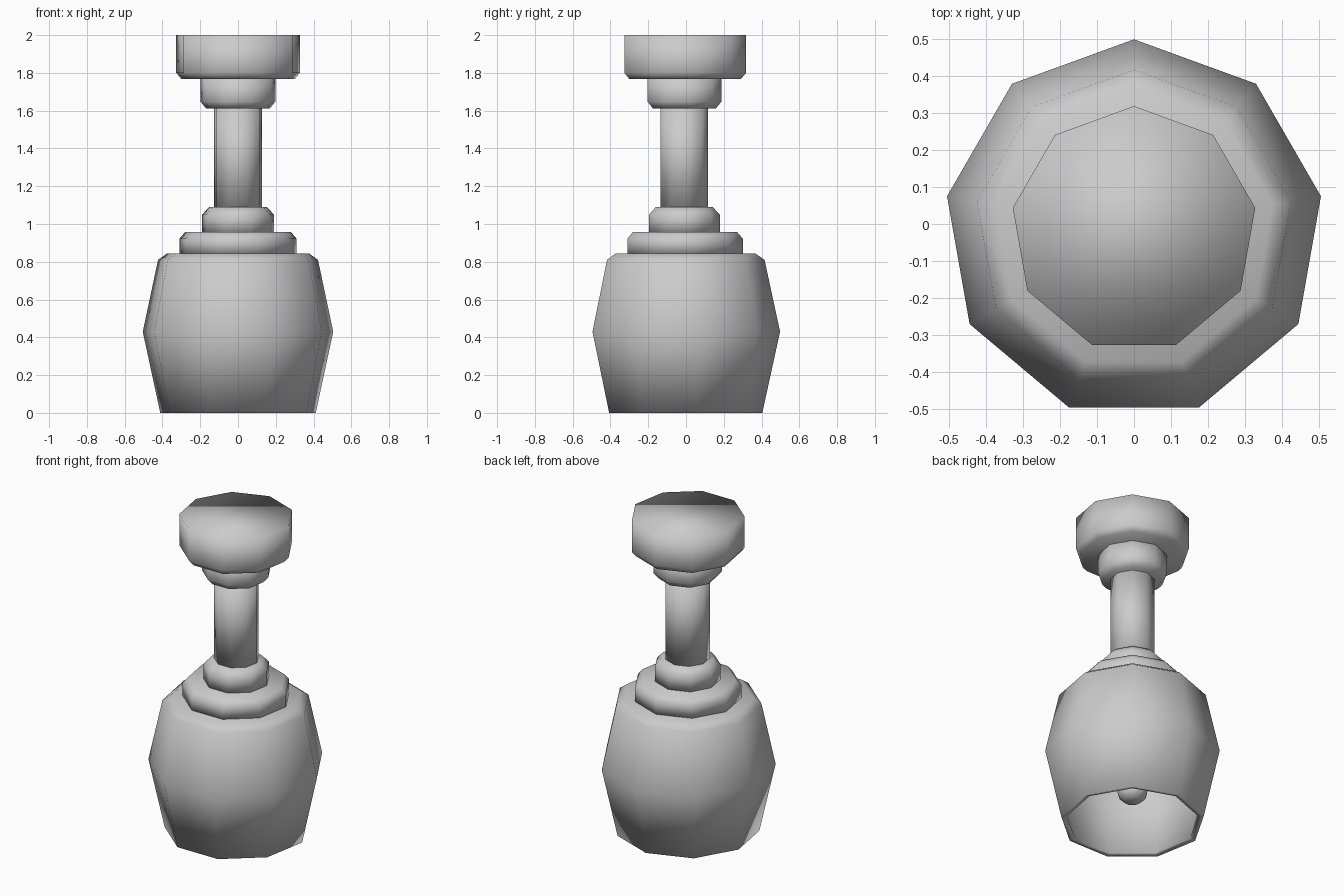
import bpy, bmesh, math

if "Cube" in bpy.data.objects:
    bpy.data.objects.remove(bpy.data.objects["Cube"])

SIDES = 9
AXIS_Y = -0.014   # the nonagon axis sits slightly off the bounding box centre


def lathe(name, profile, cap_bottom=True, cap_top=True):
    """Spin a (radius, z) profile into a smooth nine-sided solid, one vertex row facing +y."""
    bm = bmesh.new()
    rings = []
    for r, z in profile:
        ring = []
        for k in range(SIDES):
            a = math.pi / 2 + 2 * math.pi * k / SIDES
            ring.append(bm.verts.new((r * math.cos(a), r * math.sin(a) + AXIS_Y, z)))
        rings.append(ring)
    for lo, hi in zip(rings, rings[1:]):
        for k in range(SIDES):
            n = (k + 1) % SIDES
            bm.faces.new((lo[k], lo[n], hi[n], hi[k]))
    if cap_bottom:
        bm.faces.new(rings[0][::-1])
    if cap_top:
        bm.faces.new(rings[-1])
    for f in bm.faces:
        f.smooth = True
    me = bpy.data.meshes.new(name)
    bm.to_mesh(me)
    bm.free()
    ob = bpy.data.objects.new(name, me)
    bpy.context.collection.objects.link(ob)
    return ob


# Barrel-shaped lampshade, open at the bottom, with wall thickness
shade = lathe("lampshade", [(0.418, 0), (0.512, 0.43), (0.43, 0.81), (0.38, 0.845)],
              cap_bottom=False)
wall = shade.modifiers.new("wall", 'SOLIDIFY')
wall.thickness = 0.034
wall.offset = -1
bpy.context.view_layer.objects.active = shade
shade.select_set(True)
bpy.ops.object.shade_smooth_by_angle(angle=math.radians(60))

# Stepped collars above the shade
lathe("lower_collar", [(0.315, 0.84), (0.315, 0.922), (0.285, 0.957)])
lathe("middle_collar", [(0.193, 0.95), (0.193, 1.05), (0.155, 1.09)])

# Stem
lathe("stem", [(0.13, 1.08), (0.13, 1.62)])

# Upper collar and ceiling mount
lathe("upper_collar", [(0.172, 1.612), (0.202, 1.648), (0.202, 1.78)])
lathe("ceiling_mount", [(0.305, 1.768), (0.332, 1.80), (0.332, 2.0)])

# Bulb and socket hanging inside the shade
lathe("bulb", [(0.05, 0.145), (0.085, 0.18), (0.095, 0.26), (0.085, 0.36), (0.06, 0.47)])
lathe("bulb_socket", [(0.07, 0.46), (0.07, 0.82)])
